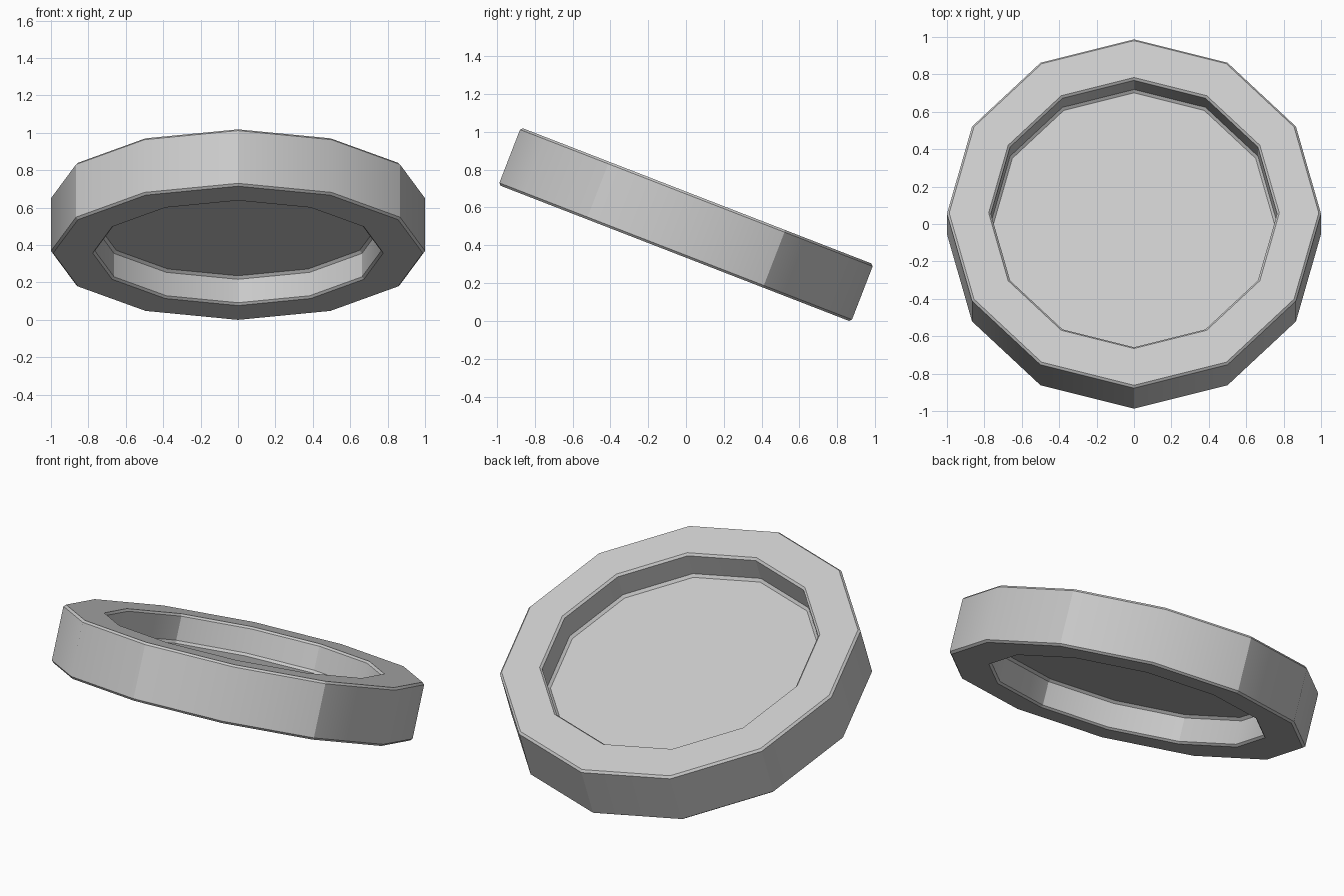
import bpy, bmesh
from math import cos, sin, pi
from mathutils import Matrix

if "Cube" in bpy.data.objects:
    bpy.data.objects.remove(bpy.data.objects["Cube"])

SIDES = 12
TILT = -0.37
R_OUT, R_IN, HALF, C = 1.0, 0.765, 0.163, 0.012

# Upper half of the cross-section (radius, height), from recessed panel to outer wall
upper = [
    (0.751, 0.002),          # edge of the thin recessed panel
    (R_IN, 0.017),           # small fillet up to the inner wall
    (R_IN, HALF - C),
    (R_IN + C, HALF),        # inner lip chamfer
    (R_OUT - C, HALF),       # rim face
    (R_OUT, HALF - C),       # outer chamfer
]
profile = upper + [(r, -h) for r, h in reversed(upper)]


def lathe(name, pts):
    """Revolve a profile around z and close both ends with flat panels."""
    bm = bmesh.new()
    rings = []
    for r, h in pts:
        rings.append([bm.verts.new((r * cos(2 * pi * i / SIDES),
                                    r * sin(2 * pi * i / SIDES), h))
                      for i in range(SIDES)])
    for a, b in zip(rings, rings[1:]):
        for i in range(SIDES):
            j = (i + 1) % SIDES
            bm.faces.new((a[i], a[j], b[j], b[i]))
    bm.faces.new(rings[0])
    bm.faces.new(rings[-1])
    bmesh.ops.recalc_face_normals(bm, faces=bm.faces)

    # Smooth faces, creased everywhere except every second upright edge
    for f in bm.faces:
        f.smooth = True
    for e in bm.edges:
        e.smooth = False
    for a, b in zip(rings, rings[1:]):
        for i in range(0, SIDES, 2):
            bm.edges.get((a[i], b[i])).smooth = True

    # Tilt about x, then rest on the ground
    bm.transform(Matrix.Rotation(TILT, 4, 'X'))
    low = min(v.co.z for v in bm.verts)
    bmesh.ops.translate(bm, verts=bm.verts, vec=(0, 0, -low))
    mesh = bpy.data.meshes.new(name)
    bm.to_mesh(mesh)
    bm.free()
    ob = bpy.data.objects.new(name, mesh)
    bpy.context.collection.objects.link(ob)
    return ob


# Tilted twelve-sided rim with a thin panel across its middle
lathe("rim_with_panel", profile)
